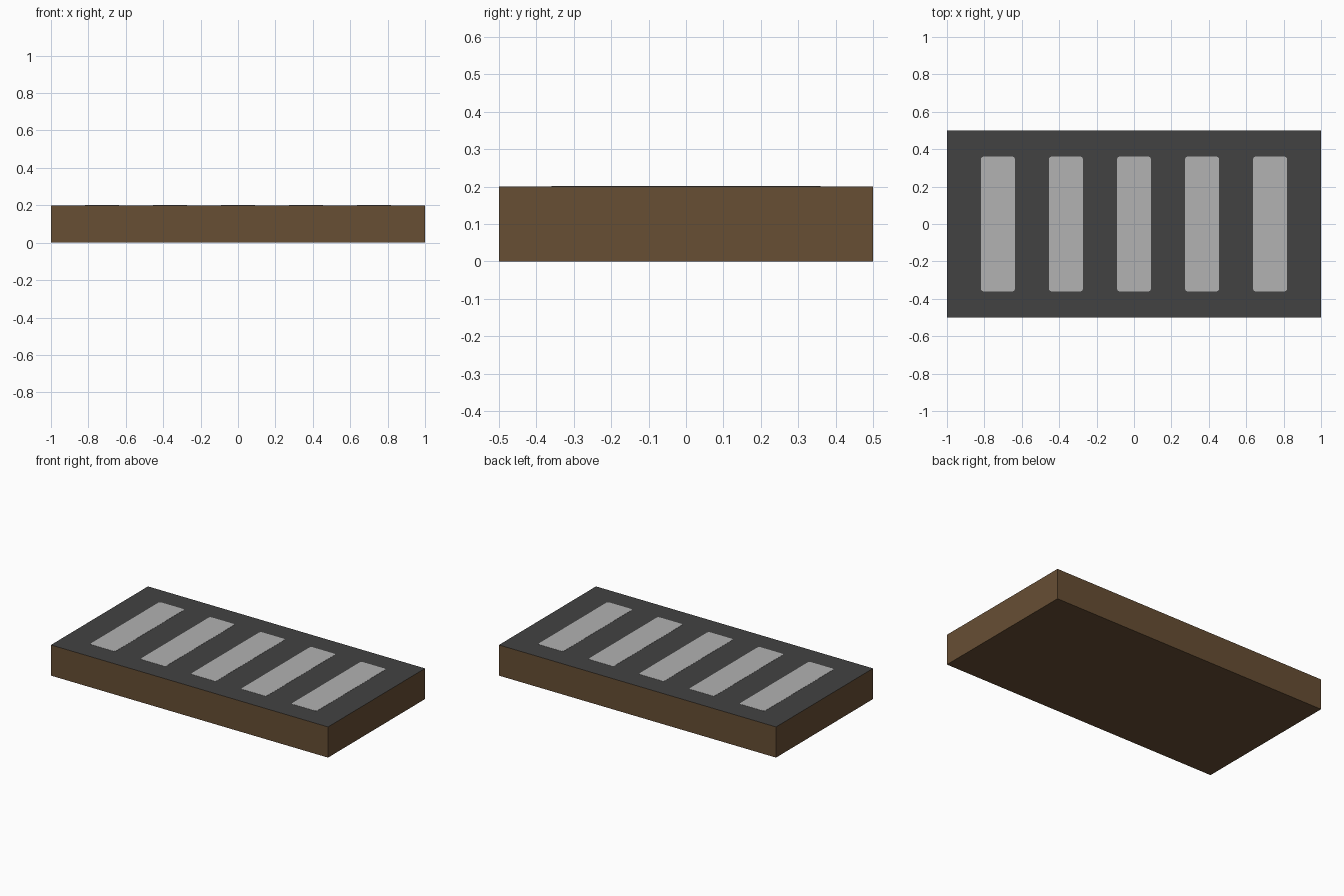
import bpy, bmesh

if "Cube" in bpy.data.objects:
    bpy.data.objects.remove(bpy.data.objects["Cube"])

def material(name, rgb):
    m = bpy.data.materials.new(name)
    lin = [((c / 255 + 0.055) / 1.055) ** 2.4 for c in rgb]
    m.diffuse_color = (*lin, 1)
    m.use_nodes = True
    m.node_tree.nodes["Principled BSDF"].inputs["Base Color"].default_value = m.diffuse_color
    return m

brown = material("earth brown", (103, 78, 52))
asphalt = material("dark grey", (66, 66, 66))
paint = material("light grey", (178, 178, 178))

def finish(name, bm, mats):
    me = bpy.data.meshes.new(name)
    bm.to_mesh(me)
    bm.free()
    for m in mats:
        me.materials.append(m)
    ob = bpy.data.objects.new(name, me)
    bpy.context.collection.objects.link(ob)
    return ob

def box(size, centre):
    bm = bmesh.new()
    bmesh.ops.create_cube(bm, size=1)
    bmesh.ops.scale(bm, vec=size, verts=bm.verts)
    bmesh.ops.translate(bm, vec=centre, verts=bm.verts)
    bm.normal_update()
    return bm

# Road slab: brown block with a dark upper face
bm = box((2, 1, 0.2), (0, 0, 0.1))
for f in bm.faces:
    f.material_index = 1 if f.normal.z > 0.5 else 0
finish("road_slab", bm, [brown, asphalt])

# Crossing stripes: thin plates with slightly rounded corners
for i in range(5):
    bm = box((0.182, 0.72, 0.002), ((i - 2) * 0.3636, 0, 0.2))
    upright = [e for e in bm.edges
               if abs(e.verts[0].co.z - e.verts[1].co.z) > 0.001]
    bmesh.ops.bevel(bm, geom=upright, offset=0.012, segments=2,
                    profile=0.5, affect='EDGES')
    finish(f"crossing_stripe_{i + 1}", bm, [paint])
